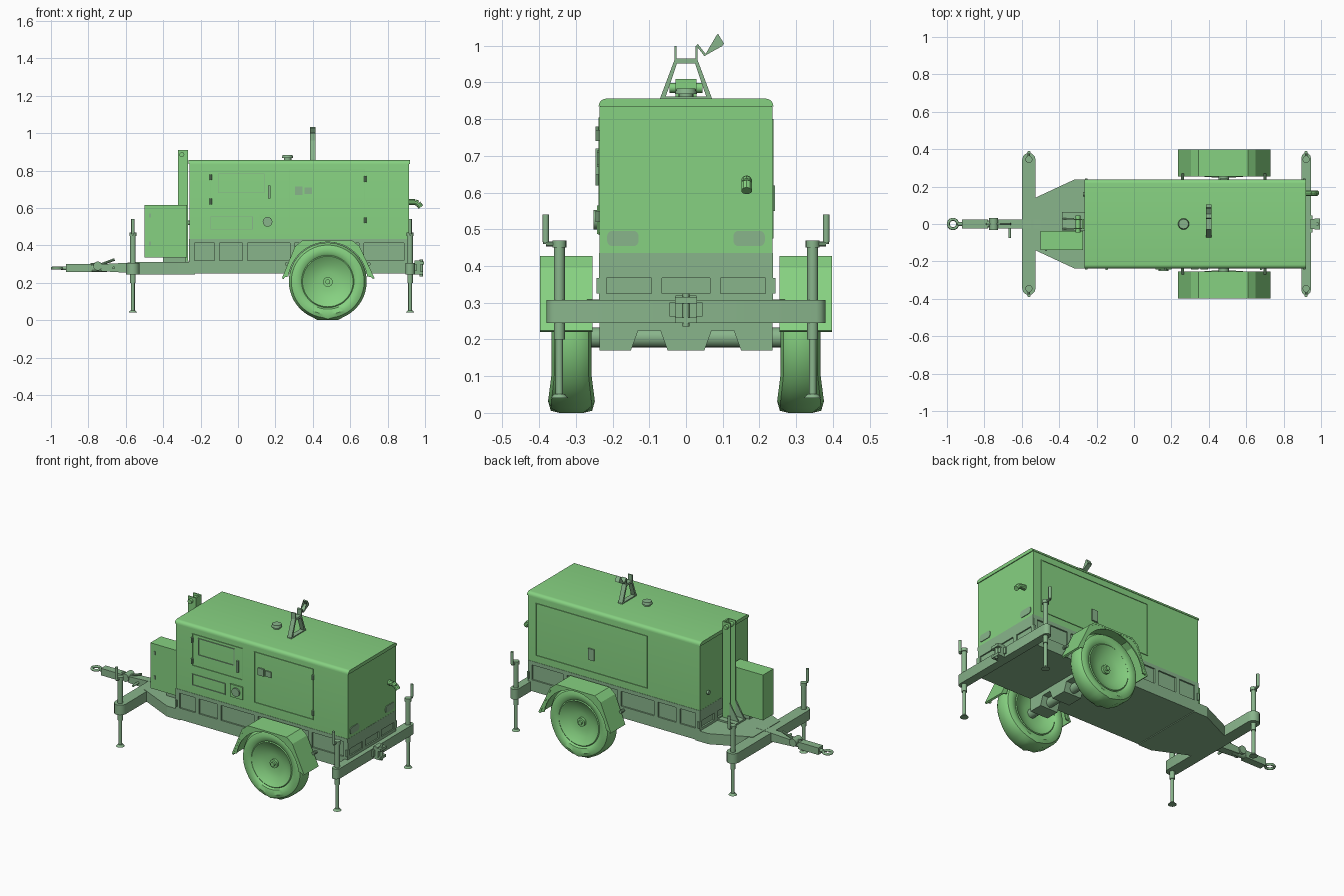
import bpy
import bmesh
import math
from mathutils import Vector

default = bpy.data.objects.get("Cube")
if default:
    bpy.data.objects.remove(default, do_unlink=True)


def make_material(name, colour):
    material = bpy.data.materials.new(name)
    material.use_nodes = True
    material.diffuse_color = (*colour, 1)
    material.node_tree.nodes["Principled BSDF"].inputs["Base Color"].default_value = (*colour, 1)
    return material


GREEN = make_material("leaf green", (.24, .64, .22))
GREY = make_material("grey green", (.25, .46, .26))


def finish(name, bm, material, smooth=False):
    bmesh.ops.recalc_face_normals(bm, faces=bm.faces)
    mesh = bpy.data.meshes.new(name)
    bm.to_mesh(mesh)
    bm.free()
    mesh.materials.append(material)
    obj = bpy.data.objects.new(name, mesh)
    bpy.context.collection.objects.link(obj)
    if smooth:
        bpy.ops.object.select_all(action="DESELECT")
        obj.select_set(True)
        bpy.context.view_layer.objects.active = obj
        bpy.ops.object.shade_smooth_by_angle(angle=math.radians(35))
    return obj


def prism(name, points, axis, low, high, material, smooth=False):
    """Extrude a flat outline along one axis; points use the other two axes in order."""
    bm = bmesh.new()

    def place(point, depth):
        coords = list(point)
        coords.insert("xyz".index(axis), depth)
        return bm.verts.new(coords)

    rings = [[place(p, depth) for p in points] for depth in (low, high)]
    for ring in rings:
        bm.faces.new(ring)
    count = len(points)
    for i in range(count):
        j = (i + 1) % count
        bm.faces.new((rings[0][i], rings[0][j], rings[1][j], rings[1][i]))
    return finish(name, bm, material, smooth)


def box(name, x, y, z, material):
    outline = [(x[0], y[0]), (x[1], y[0]), (x[1], y[1]), (x[0], y[1])]
    return prism(name, outline, "z", z[0], z[1], material)


def rod(name, start, end, radius, material, tip=None, sides=16):
    start, end = Vector(start), Vector(end)
    bm = bmesh.new()
    bmesh.ops.create_cone(bm, cap_ends=True, segments=sides, radius1=radius,
                          radius2=radius if tip is None else tip, depth=(end - start).length)
    turn = (end - start).to_track_quat("Z", "Y").to_matrix()
    for v in bm.verts:
        v.co = turn @ v.co + (start + end) / 2
    return finish(name, bm, material, True)


def chain(name, points, radius, material):
    for a, b in zip(points, points[1:]):
        rod(name, a, b, radius, material, sides=10)


def arc(cx, cy, radius, start, end, steps=6):
    angles = [math.radians(start + (end - start) * i / steps) for i in range(steps + 1)]
    return [(cx + radius * math.cos(a), cy + radius * math.sin(a)) for a in angles]


def frame(name, x, z, y, material, t=.004):
    """Thin rectangular outline standing on a side wall."""
    for a, b in ((x, (z[0], z[0] + t)), (x, (z[1] - t, z[1])),
                 ((x[0], x[0] + t), z), ((x[1] - t, x[1]), z)):
        box(name, a, y, b, material)


# Canopy with rounded top edges and a thin roof lip
W = .235
canopy = [(-W, .43), (W, .43)] + arc(W - .02, .833, .02, 0, 90) + arc(.02 - W, .833, .02, 90, 180)
prism("canopy", canopy, "x", -.26, .915, GREEN, True)
roof = arc(W - .018, .835, .021, 0, 90) + arc(.018 - W, .835, .021, 90, 180)
prism("roof_lip", roof, "x", -.265, .92, GREEN, True)

# Chassis core with raised rails and ribs that leave recessed panels
box("chassis_core", (-.25, .908), (-.228, .228), (.25, .43), GREY)
for side in (-1, 1):
    wall = sorted((side * .225, side * .237))
    box("lower_rail", (-.26, .915), wall, (.25, .32), GREY)
    box("upper_rail", (-.26, .915), wall, (.412, .435), GREY)
    for x in (-.245, -.112, .038, .29, .66, .9):
        box("chassis_rib", (x - .013, x + .013), wall, (.32, .412), GREY)
for x in (-.255, .91):
    ends = (x - .006, x + .006)
    box("end_upper_rail", ends, (-W, W), (.367, .435), GREY)
    box("end_lower_rail", ends, (-W, W), (.25, .325), GREY)
    for y in (-.23, -.08, .08, .23):
        box("end_rib", ends, (y - .014, y + .014), (.325, .367), GREY)

# Tapered drawbar deck
deck = [(-.23, -.237), (-.32, -.237), (-.55, -.13), (-.55, .13), (-.32, .237), (-.23, .237)]
prism("drawbar_deck", deck, "z", .245, .31, GREY)

# Stabiliser beams with rounded ends, and four jacks
for x, half in ((-.562, .036), (.92, .025)):
    beam = arc(x, .38 - half, half, 0, 180) + arc(x, half - .38, half, 180, 360)
    prism("stabiliser_beam", beam, "z", .245, .307, GREY, True)
    for side in (-1, 1):
        y = side * .345
        rod("jack_tube", (x, y, .2), (x, y, .46), .015, GREY)
        rod("jack_leg", (x, y, .05), (x, y, .2), .01, GREY)
        rod("jack_foot", (x, y, .04), (x, y, .052), .024, GREY, .014)
        rod("jack_cap", (x, y, .45), (x, y, .47), .019, GREY)
        chain("jack_crank", [(x, y, .46), (x, side * .382, .46), (x, side * .382, .49)], .007, GREY)
        rod("jack_grip", (x, side * .382, .465), (x, side * .382, .54), .009, GREY)

# Tow bar, coupling ring and brake lever
bar = [(-.5, .248), (-.73, .262), (-.73, .3), (-.5, .312)]
prism("tow_bar", bar, "y", -.024, .024, GREY)
rod("tow_shaft", (-.8, 0, .278), (-.7, 0, .278), .02, GREY)
box("coupling_head", (-.92, -.78), (-.023, .023), (.257, .3), GREY)
bpy.ops.mesh.primitive_torus_add(location=(-.968, 0, .278), major_radius=.025, minor_radius=.008,
                                 major_segments=24, minor_segments=8)
ring = bpy.context.object
ring.name = "coupling_ring"
ring.data.materials.append(GREY)
bpy.ops.object.shade_smooth()
rod("ring_neck", (-.945, 0, .278), (-.9, 0, .278), .01, GREY)
chain("brake_lever", [(-.79, .0, .3), (-.74, .0, .295), (-.66, .0, .325)], .007, GREY)
rod("brake_pivot", (-.75, -.032, .29), (-.75, .032, .29), .024, GREY)
rod("side_handle", (-.665, -.075, .28), (-.665, -.02, .28), .007, GREY)

# Rear towing hitch
box("hitch_plate", (.942, .955), (-.045, .045), (.262, .3), GREY)
box("hitch_block", (.945, .975), (-.028, .028), (.245, .32), GREY)
box("hitch_jaw", (.965, .995), (-.03, .03), (.298, .315), GREY)
box("hitch_jaw", (.965, .99), (-.03, .03), (.245, .26), GREY)
rod("hitch_pin", (.98, 0, .235), (.98, 0, .325), .009, GREY)

# Axle and its saddle with three feet
AX, AZ = .48, .205
rod("axle", (AX, -.3, AZ), (AX, .3, AZ), .027, GREY)
saddle = [(-W, .26), (-W, .17), (-.15, .17), (-.13, .225), (-.07, .225), (-.05, .17), (.05, .17),
          (.07, .225), (.13, .225), (.15, .17), (W, .17), (W, .26)]
prism("axle_saddle", saddle, "x", AX - .06, AX + .06, GREY)


def wheel(side):
    """Lathe a dished wheel about the axle, then sag the tyre at the ground."""
    half = [(.0, .012), (.05, .014), (.09, .022), (.125, .042), (.135, .048), (.14, .044),
            (.148, .05), (.175, .054), (.195, .046), (.208, .026)]
    profile = half + [(r, -w) for r, w in reversed(half)]
    bm = bmesh.new()
    verts = [bm.verts.new((r, w, 0)) for r, w in profile]
    edges = [bm.edges.new(pair) for pair in zip(verts, verts[1:])]
    bmesh.ops.spin(bm, geom=verts + edges, axis=(0, 1, 0), cent=(0, 0, 0),
                   angle=math.tau, steps=48)
    bmesh.ops.remove_doubles(bm, verts=bm.verts, dist=.0002)
    for v in bm.verts:
        sag = max(0, -v.co.z - .1) * 10
        if v.co.xz.length > .145:
            v.co.y *= 1 + .24 * min(sag, 1)
        v.co = (v.co.x + AX, v.co.y + side * .312, max(v.co.z + AZ + .002, .005 * (1 - min(sag, 1))))
        v.co.z = max(v.co.z, 0.006) - .006 if v.co.z < .012 else v.co.z
    finish("wheel", bm, GREEN, True)


# Wheels, hubs and angular mudguards
outer = [(.235, .225), (.305, .395), (.345, .427), (.61, .427), (.65, .395), (.73, .225)]
inner = [(.245, .22), (.315, .39), (.35, .417), (.605, .417), (.642, .39), (.72, .22)]
for side in (-1, 1):
    wheel(side)
    rod("hub", (AX, side * .3, AZ), (AX, side * .34, AZ), .026, GREEN)
    rod("hub_cap", (AX, side * .34, AZ), (AX, side * .352, AZ), .013, GREEN)
    span = sorted((side * .255, side * .397))
    prism("mudguard_shell", outer + inner[::-1], "y", span[0], span[1], GREEN)
    for y in (.257, .389):
        skirt = sorted((side * y, side * (y + .007)))
        opening = arc(AX, AZ, .213, 8, 172, 20)
        prism("mudguard_skirt", outer + opening, "y", skirt[0], skirt[1], GREEN)
    for x in (.26, .7):
        chain("mudguard_stay", [(x, side * .22, .3), (x, side * .27, .3)], .009, GREY)

# Control box on the deck
box("control_box", (-.5, -.272), (-.14, -.037), (.335, .615), GREEN)
box("control_box_foot", (-.4, -.28), (-.125, -.05), (.305, .336), GREY)
for z in (.4, .55):
    box("control_box_hinge", (-.475, -.465), (-.145, -.14), (z, z + .02), GREY)

# Channel post with gusseted base
box("post_web", (-.278, -.268), (-.028, .028), (.31, .91), GREEN)
for y in (-.028, .022):
    box("post_flange", (-.322, -.27), (y, y + .006), (.31, .91), GREEN)
box("post_base", (-.385, -.265), (-.035, .065), (.308, .32), GREY)
for y in (-.03, .024):
    prism("post_gusset", [(-.38, .32), (-.32, .42), (-.32, .32)], "y", y, y + .008, GREY)
rod("post_pulley", (-.3, -.045, .885), (-.3, .045, .885), .013, GREEN)

# Fuel cap
rod("fuel_neck", (.265, 0, .85), (.265, 0, .87), .02, GREY)
rod("fuel_cap", (.265, 0, .868), (.265, 0, .884), .03, GREY, .026)

# Lifting frame on the roof with a bent strap
LX = (.386, .414)
for side in (-1, 1):
    leg = [(side * .072, .853), (side * .03, .965), (side * .02, .965), (side * .058, .853)]
    prism("lifting_leg", leg, "x", LX[0], LX[1], GREY)
    box("lifting_ear", LX, (side * .029 - .003, side * .029 + .003), (.96, 1), GREY)
box("lifting_foot", LX, (-.07, .07), (.853, .862), GREY)
box("lifting_top", LX, (-.032, .032), (.952, .965), GREY)
strap = [(.028, 1), (.05, .972), (.1, 1), (.083, 1.028)]
thick = [(y + .004, z + .005) for y, z in strap]
prism("lifting_strap", strap + thick[::-1], "x", LX[0], LX[1], GREY)

# Exhaust outlet and rear lamps
chain("exhaust_pipe", [(.9, .165, .632), (.945, .165, .632), (.962, .165, .625), (.978, .165, .605)],
      .015, GREEN)
for side in (-1, 1):
    lamp = []
    for sy, sz, start in ((1, 1, 0), (-1, 1, 90), (-1, -1, 180), (1, -1, 270)):
        lamp += arc(side * .172 + sy * .028, .475 + sz * .006, .015, start, start + 90, 4)
    prism("rear_lamp", lamp, "x", .912, .919, GREY)

# Service doors, window, sockets and latches on the front wall
FRONT = (-.239, -.234)
frame("left_door_frame", (-.148, .2), (.605, .803), FRONT, GREEN)
frame("window_frame", (-.107, .142), (.68, .785), FRONT, GREY)
frame("vent_frame", (-.148, .08), (.485, .555), FRONT, GREY)
box("socket_plate", (.115, .2), (-.243, -.234), (.487, .565), GREEN)
rod("socket", (.158, -.252, .526), (.158, -.23, .526), .026, GREY)
box("door_handle", (.16, .173), (-.247, -.234), (.65, .72), GREY)
frame("right_door_frame", (.275, .68), (.49, .805), FRONT, GREEN)
box("door_latch", (.305, .345), (-.243, -.234), (.67, .715), GREY)
box("door_latch", (.355, .395), (-.243, -.234), (.675, .71), GREY)
for x, z in ((-.146, .62), (-.146, .75), (.68, .52), (.68, .74)):
    rod("door_hinge", (x, -.24, z), (x, -.24, z + .03), .007, GREY, sides=8)

# Long access door on the back wall
BACK = (.234, .239)
frame("back_door_frame", (.1, .86), (.475, .8), BACK, GREEN)
box("back_door_latch", (.46, .5), (.234, .243), (.55, .62), GREY)
rod("end_wall_knob", (-.272, .16, .52), (-.25, .16, .52), .012, GREY)
